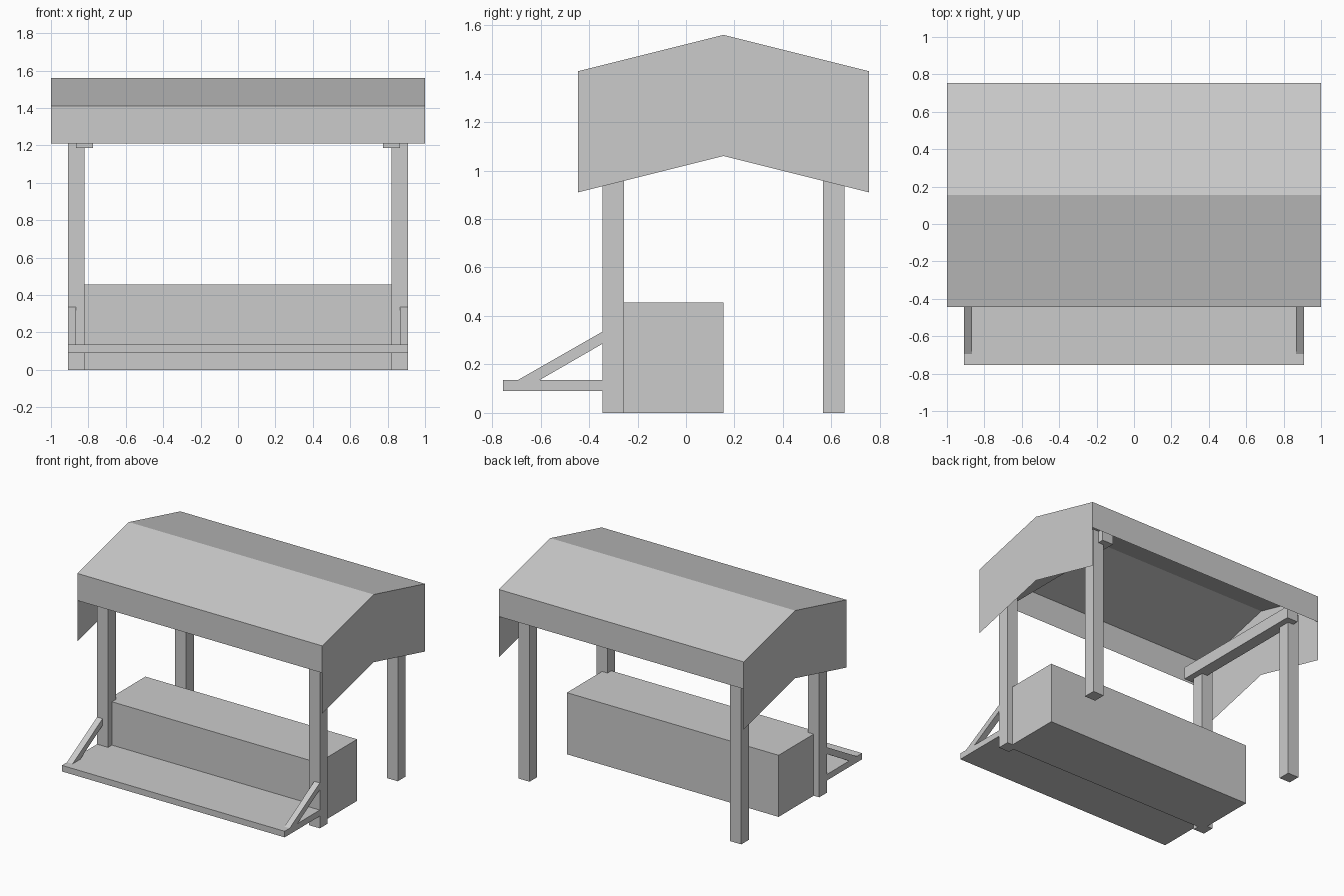
import bpy
import bmesh

cube = bpy.data.objects.get("Cube")
if cube:
    bpy.data.objects.remove(cube, do_unlink=True)

# One plain grey for the whole stall
grey = bpy.data.materials.new("plain grey")
grey.use_nodes = True
COLOUR = (0.6, 0.6, 0.6, 1)
grey.diffuse_color = COLOUR
grey.node_tree.nodes["Principled BSDF"].inputs["Base Color"].default_value = COLOUR


def finish(name, bm):
    mesh = bpy.data.meshes.new(name)
    bm.to_mesh(mesh)
    bm.free()
    mesh.materials.append(grey)
    obj = bpy.data.objects.new(name, mesh)
    bpy.context.collection.objects.link(obj)
    return obj


def prism(name, x0, x1, profile):
    """Extrude a closed (y, z) profile from x0 to x1."""
    bm = bmesh.new()
    face = bm.faces.new([bm.verts.new((x0, y, z)) for y, z in profile])
    out = bmesh.ops.extrude_face_region(bm, geom=[face])
    verts = [v for v in out["geom"] if isinstance(v, bmesh.types.BMVert)]
    bmesh.ops.translate(bm, verts=verts, vec=(x1 - x0, 0, 0))
    bmesh.ops.recalc_face_normals(bm, faces=bm.faces)
    return finish(name, bm)


def box(name, x0, x1, y0, y1, z0, z1):
    return prism(name, x0, x1, [(y0, z0), (y1, z0), (y1, z1), (y0, z1)])


FRONT, RIDGE, BACK = -0.445, 0.155, 0.755
EAVE, PEAK = 1.41, 1.56
DROP, GABLE_DROP = 0.2, 0.5
POST = 0.09

# Cloth canopy: two slopes and two valances swept along x
bm = bmesh.new()
section = [(FRONT, EAVE - DROP), (FRONT, EAVE), (RIDGE, PEAK),
           (BACK, EAVE), (BACK, EAVE - DROP)]
rows = [[bm.verts.new((x, y, z)) for y, z in section] for x in (-1, 1)]
for i in range(len(section) - 1):
    bm.faces.new((rows[0][i], rows[1][i], rows[1][i + 1], rows[0][i + 1]))

# Canopy end panels, hanging parallel to the roof line
for row, side in zip(rows, (-1, 1)):
    top = row[1:4]
    low = [bm.verts.new((side, v.co.y, v.co.z - GABLE_DROP)) for v in top]
    for i in range(2):
        quad = [low[i], low[i + 1], top[i + 1], top[i]]
        bm.faces.new(quad if side > 0 else quad[::-1])
finish("canopy", bm)

# Posts, top beams and shelf braces on both sides
for side, label in ((1, "left"), (-1, "right")):
    for y, place in ((-0.345, "front"), (0.565, "back")):
        box(f"{place}_{label}_post", side * 0.82, side * 0.91,
            y, y + POST, 0, 1.275)
    box(f"{label}_beam", side * 0.775, side * 0.865, -0.39, 0.70, 1.185, 1.275)
    prism(f"{label}_shelf_brace", side * 0.865, side * 0.91,
          [(-0.695, 0.135), (-0.605, 0.135), (-0.345, 0.285), (-0.345, 0.335)])

# Counter and front shelf
box("counter", -0.865, 0.865, -0.30, RIDGE, 0, 0.455)
box("front_shelf", -0.91, 0.91, -0.755, -0.30, 0.09, 0.135)
